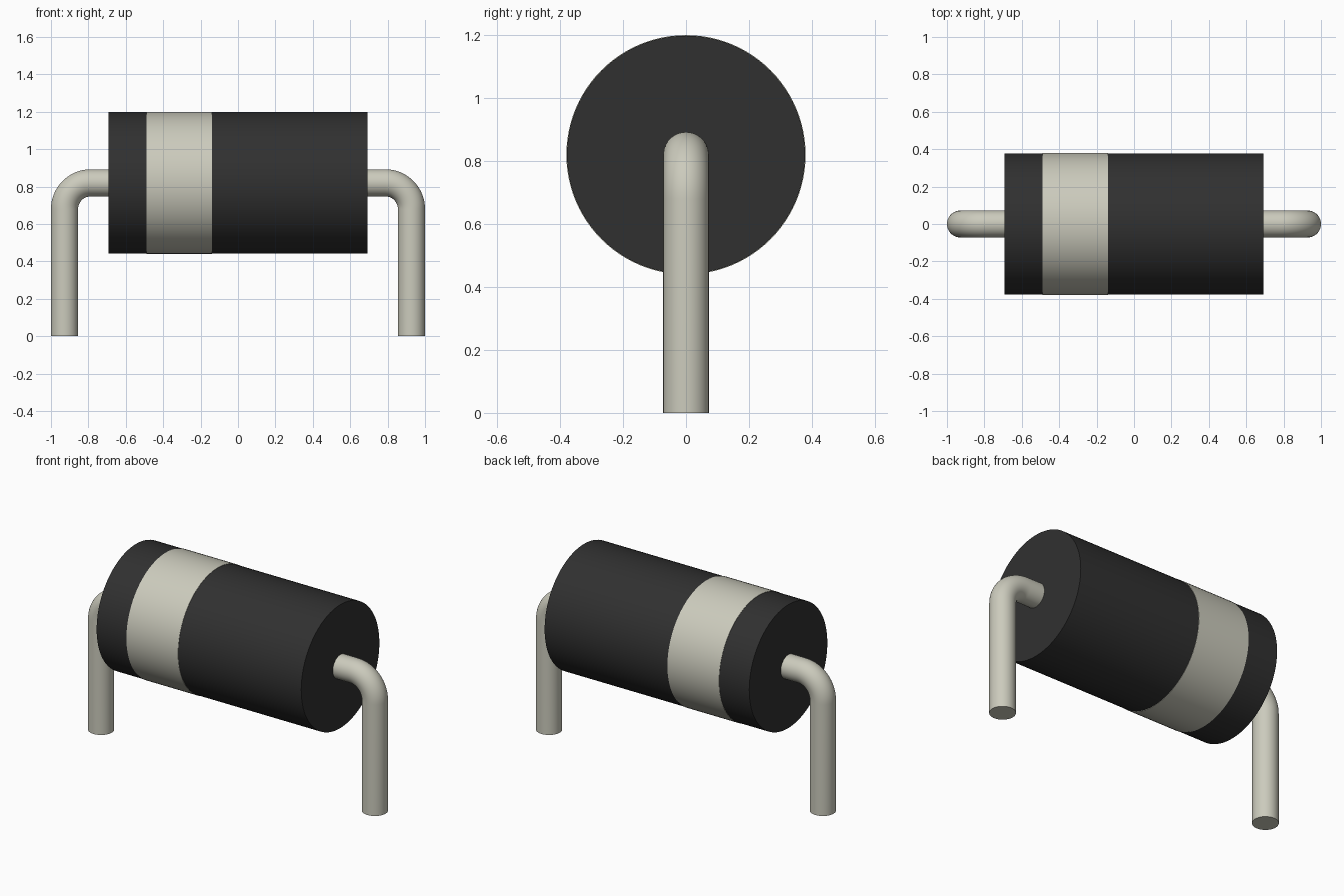
import bpy, bmesh, math
from mathutils import Matrix, Vector

if "Cube" in bpy.data.objects:
    bpy.data.objects.remove(bpy.data.objects["Cube"], do_unlink=True)

AXIS_Z = 0.82


def make_material(name, rgb):
    mat = bpy.data.materials.new(name)
    mat.use_nodes = True
    mat.diffuse_color = (*rgb, 1)
    mat.node_tree.nodes["Principled BSDF"].inputs["Base Color"].default_value = (*rgb, 1)
    return mat


black = make_material("black plastic", (0.03, 0.03, 0.03))
tin = make_material("pale tin", (0.6, 0.595, 0.505))


def finish(bm, name, mat):
    bmesh.ops.recalc_face_normals(bm, faces=bm.faces)
    mesh = bpy.data.meshes.new(name)
    bm.to_mesh(mesh)
    bm.free()
    mesh.materials.append(mat)
    obj = bpy.data.objects.new(name, mesh)
    bpy.context.collection.objects.link(obj)
    bpy.ops.object.select_all(action="DESELECT")
    obj.select_set(True)
    bpy.context.view_layer.objects.active = obj
    bpy.ops.object.shade_smooth_by_angle(angle=math.radians(35))
    return obj


def sweep(name, stations, radius, sides, mat):
    """Capped tube through (point, angle) stations in the XZ plane."""
    bm = bmesh.new()
    rings = []
    for (x, z), angle in stations:
        # angle 0 runs along +x, angle 90 degrees runs straight down
        side = Vector((math.sin(angle), 0, math.cos(angle)))
        ring = []
        for i in range(sides):
            t = math.tau * i / sides
            offset = side * math.cos(t) + Vector((0, 1, 0)) * math.sin(t)
            ring.append(bm.verts.new(Vector((x, 0, z)) + offset * radius))
        rings.append(ring)
    for a, b in zip(rings, rings[1:]):
        for i in range(sides):
            j = (i + 1) % sides
            bm.faces.new((a[i], a[j], b[j], b[i]))
    bm.faces.new(rings[0])
    bm.faces.new(rings[-1])
    return finish(bm, name, mat)


def barrel(name, x0, x1, radius, mat):
    return sweep(name, [((x0, AXIS_Z), 0), ((x1, AXIS_Z), 0)], radius, 96, mat)


# Cylindrical body and the polarity band around it
barrel("body", -0.693, 0.693, 0.378, black)
barrel("polarity_band", -0.49, -0.14, 0.38, tin)

# Bent wire leads
WIRE, BEND, LEG_X, STEPS = 0.0725, 0.14, 0.9275, 16
path = [((0.66, AXIS_Z), 0)]
for k in range(STEPS + 1):
    a = math.pi / 2 * k / STEPS
    path.append(((LEG_X - BEND + BEND * math.sin(a),
                  AXIS_Z - BEND + BEND * math.cos(a)), a))
path.append(((LEG_X, 0), math.pi / 2))

for name, sign in (("left_lead", 1), ("right_lead", -1)):
    lead = sweep(name, path, WIRE, 40, tin)
    if sign < 0:
        lead.data.transform(Matrix.Rotation(math.pi, 4, "Z"))
